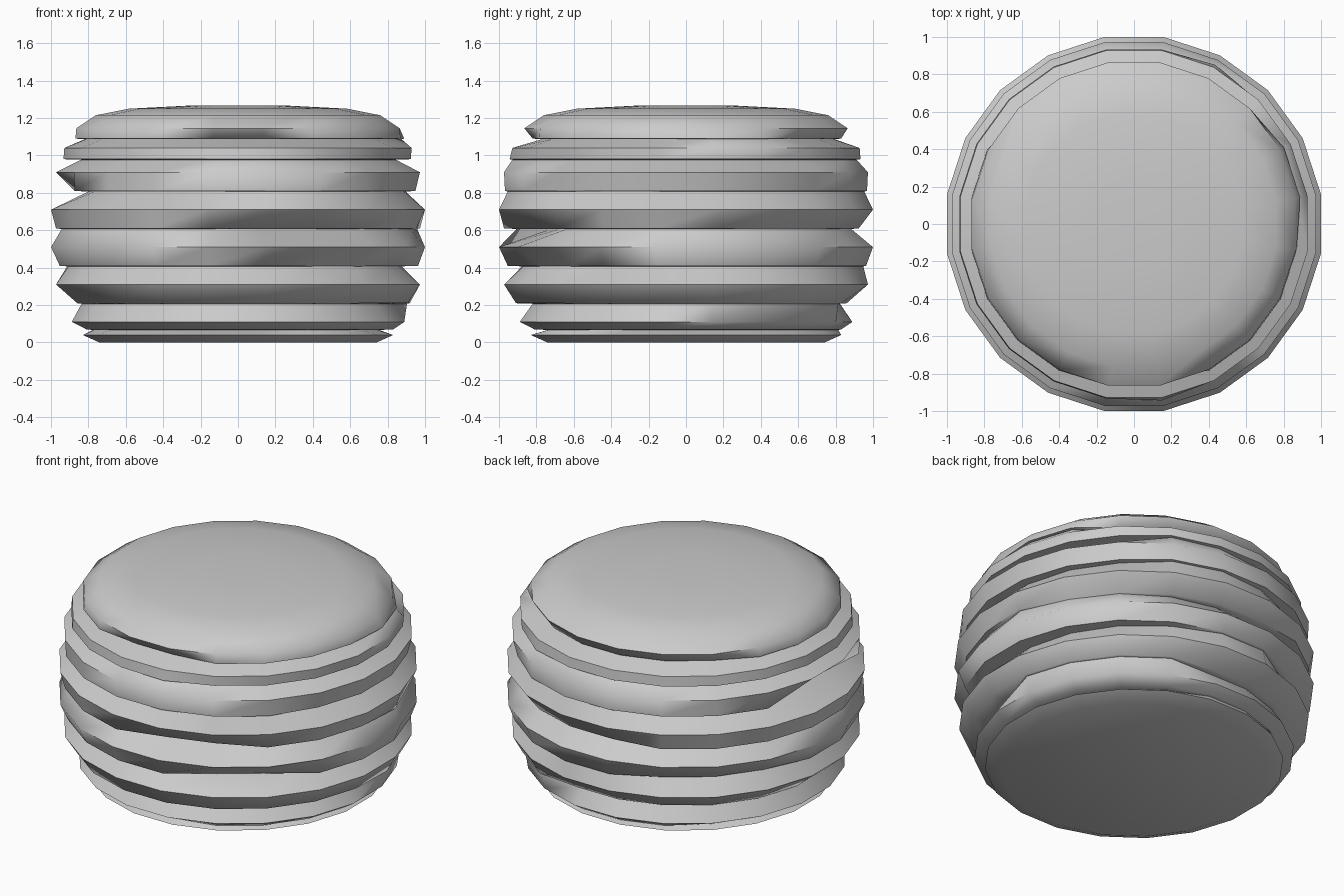
import bpy, bmesh, math

if "Cube" in bpy.data.objects:
    bpy.data.objects.remove(bpy.data.objects["Cube"])

N = 20  # sides of the wrapped drum

# Bulging outer rings between the seams: height, radius
bulges = [(0.04, 0.84), (0.11, 0.90), (0.31, 0.985), (0.51, 1.012),
          (0.71, 1.012), (0.91, 0.985), (1.04, 0.94), (1.145, 0.875)]

# Seams: height, rim radius, then slots as
# (start angle, end angle, drop under the rim at start, at end, rim drop)
seams = [
    (0.07, 0.84, [(-30, 80, .10, .03, .0), (135, 280, .04, .10, .02)]),
    (0.21, 0.93, [(75, 210, .10, .08, .06), (222, 352, .10, .10, .01)]),
    (0.41, 0.975, [(-30, 70, .12, .04, .0), (100, 170, .1, .04, .05),
                   (170, 290, .05, .10, .01), (290, 330, .1, .1, .1)]),
    (0.61, 0.985, [(20, 110, .03, .12, .05), (110, 190, .12, .03, .0),
                   (230, 275, .04, .08, .0), (275, 300, .26, .22, .08),
                   (300, 365, .10, .04, .02)]),
    (0.81, 0.98, [(-40, 50, .10, .05, .02), (95, 160, .03, .12, .0),
                  (160, 200, .17, .17, .12), (200, 265, .12, .10, .0)]),
    (0.98, 0.955, [(-70, 60, .10, .10, .02), (80, 150, .03, .12, .01),
                   (150, 265, .12, .08, .01)]),
    (1.09, 0.90, [(-80, -5, .10, .08, .02), (40, 140, .12, .08, .06),
                  (140, 250, .06, .10, .02), (250, 280, .12, .12, .07)]),
]


def drops(slots, angle):
    """Depth of the lower lip and of the upper rim at an angle."""
    for a0, a1, d0, d1, rim in slots:
        for a in (angle, angle - 360):
            if a0 <= a <= a1:
                t = (a - a0) / (a1 - a0)
                return d0 + (d1 - d0) * t, rim
    return 0.015, 0.0


bm = bmesh.new()
angles = [9 + 18 * i for i in range(N)]


def ring(z, radius):
    return [bm.verts.new((radius(a) * math.cos(math.radians(a)),
                          radius(a) * math.sin(math.radians(a)), z))
            for a in angles]


# Rings from the foot, through alternating bulges and seams, to the domed top
rings = [ring(0, lambda a: 0.75)]
for i, (z, r) in enumerate(bulges):
    rings.append(ring(z, lambda a: r))
    if i < len(seams):
        sz, sr, slots = seams[i]
        rings.append(ring(sz - 0.003, lambda a: sr - max(drops(slots, a))))
        rings.append(ring(sz, lambda a: sr - drops(slots, a)[1]))
for z, r in [(1.215, 0.77), (1.25, 0.59), (1.268, 0.24)]:
    rings.append(ring(z, lambda a: r))

for low, high in zip(rings, rings[1:]):
    for i in range(N):
        j = (i + 1) % N
        bm.faces.new((low[i], low[j], high[j], high[i]))
bm.faces.new(rings[0][::-1])
bm.faces.new(rings[-1])
bm.normal_update()

mesh = bpy.data.meshes.new("wrapped_drum")
bm.to_mesh(mesh)
bm.free()
drum = bpy.data.objects.new("wrapped_drum", mesh)
bpy.context.collection.objects.link(drum)

# Exact overall width
drum.scale = (1 / 1.0, 1 / 1.0, 1)
bpy.context.view_layer.objects.active = drum
drum.select_set(True)
bpy.ops.object.shade_smooth_by_angle(angle=math.radians(60))
